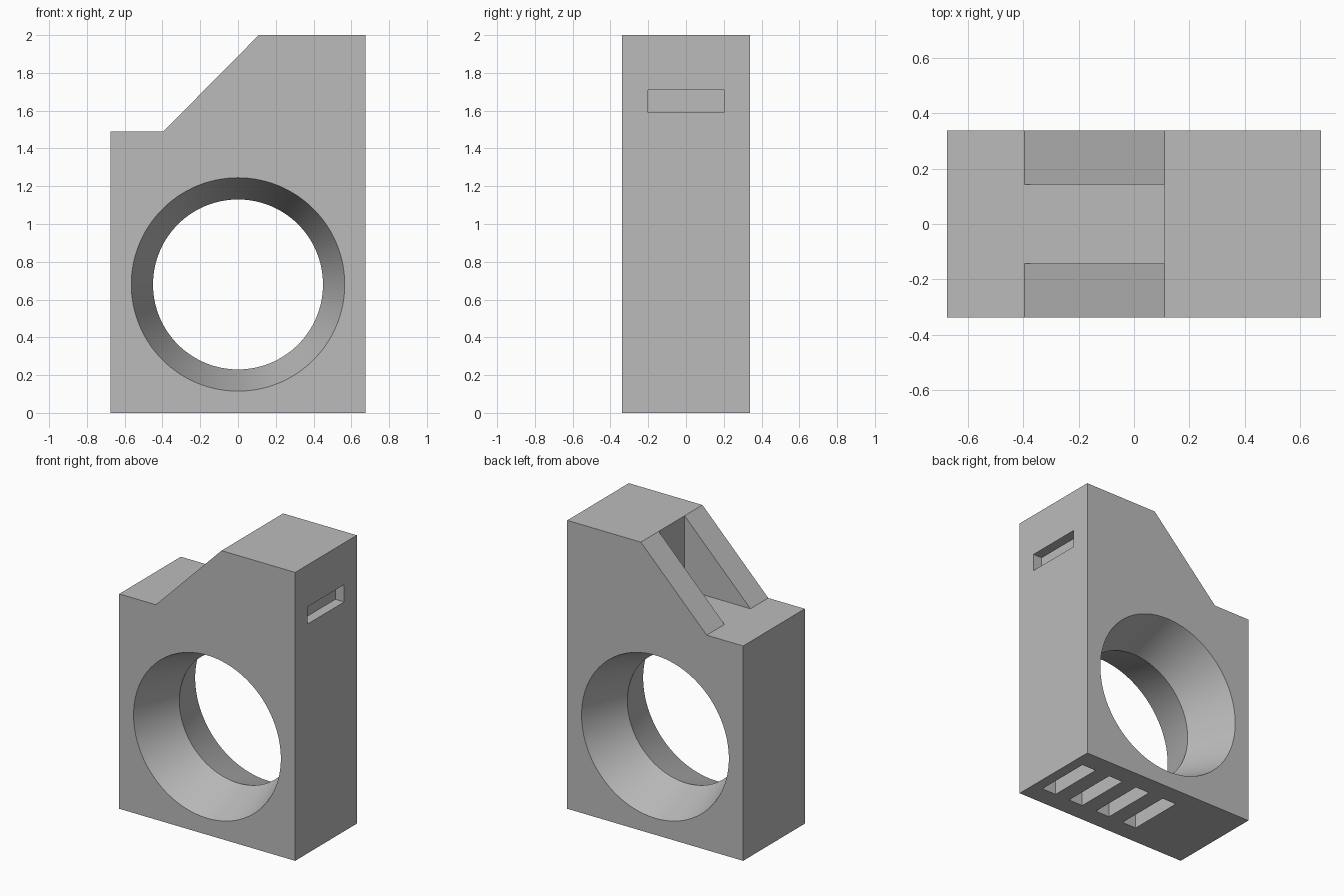
import bpy, bmesh, math
from mathutils import Matrix

if "Cube" in bpy.data.objects:
    bpy.data.objects.remove(bpy.data.objects["Cube"], do_unlink=True)

W, D, H = 0.675, 0.3375, 2.0      # half width, half depth, height
STEP = 1.49                       # height of the low shoulder
RAMP_LOW, RAMP_TOP = -0.395, 0.11
BORE_Z, MOUTH_R, THROAT_R = 0.68, 0.565, 0.45

grey = bpy.data.materials.new("plain grey")
grey.use_nodes = True
colour = (0.5, 0.5, 0.5, 1)
grey.diffuse_color = colour
grey.node_tree.nodes["Principled BSDF"].inputs["Base Color"].default_value = colour


def make_object(name, bm):
    bmesh.ops.recalc_face_normals(bm, faces=bm.faces)
    mesh = bpy.data.meshes.new(name)
    bm.to_mesh(mesh)
    bm.free()
    mesh.materials.append(grey)
    obj = bpy.data.objects.new(name, mesh)
    bpy.context.collection.objects.link(obj)
    return obj


def prism(name, profile, y0, y1):
    """Extrude an x-z outline along y."""
    bm = bmesh.new()
    face = bm.faces.new([bm.verts.new((x, y0, z)) for x, z in profile])
    grown = bmesh.ops.extrude_face_region(bm, geom=[face])
    verts = [v for v in grown["geom"] if isinstance(v, bmesh.types.BMVert)]
    bmesh.ops.translate(bm, verts=verts, vec=(0, y1 - y0, 0))
    return make_object(name, bm)


def box(name, x0, x1, y, z0, z1):
    return prism(name, [(x0, z0), (x1, z0), (x1, z1), (x0, z1)], -y, y)


def hourglass(name, segments=128):
    """Double cone, narrowest at the middle, running past both faces."""
    reach = D + 0.1
    wide = THROAT_R + (MOUTH_R - THROAT_R) * reach / D
    bm = bmesh.new()
    rings = []
    for y, r in ((-reach, wide), (0, THROAT_R), (reach, wide)):
        angles = [math.tau * i / segments for i in range(segments)]
        rings.append([bm.verts.new((r * math.cos(a), y, BORE_Z + r * math.sin(a)))
                      for a in angles])
    for a, b in zip(rings, rings[1:]):
        for i in range(segments):
            j = (i + 1) % segments
            bm.faces.new((a[i], a[j], b[j], b[i]))
    bm.faces.new(rings[0])
    bm.faces.new(rings[2])
    return make_object(name, bm)


# Body outline with the sloping shoulder
body = prism("body", [(-W, 0), (W, 0), (W, H), (RAMP_TOP, H),
                      (RAMP_LOW, STEP), (-W, STEP)], -D, D)

# Flared bore, shoulder pocket between the rails, slot in the tall side
cutters = [
    hourglass("bore_cutter"),
    box("pocket_cutter", RAMP_LOW - 0.1, RAMP_TOP, 0.142, STEP, H + 0.2),
    box("side_slot_cutter", W - 0.068, W + 0.1, 0.2, 1.59, 1.71),
]

# Row of four slots in the underside
for i in range(4):
    right = 0.6 - 0.224 * i
    cutters.append(box(f"base_slot_cutter_{i + 1}", right - 0.11, right, 0.2, -0.1, 0.12))

bpy.context.view_layer.objects.active = body
for cutter in cutters:
    cut = body.modifiers.new(cutter.name, "BOOLEAN")
    cut.operation = "DIFFERENCE"
    cut.solver = "EXACT"
    cut.object = cutter
    bpy.ops.object.modifier_apply(modifier=cut.name)
    bpy.data.objects.remove(cutter, do_unlink=True)

# Smooth bore walls with crisp edges
bpy.ops.object.select_all(action="DESELECT")
body.select_set(True)
bpy.ops.object.shade_smooth_by_angle(angle=math.radians(20))
